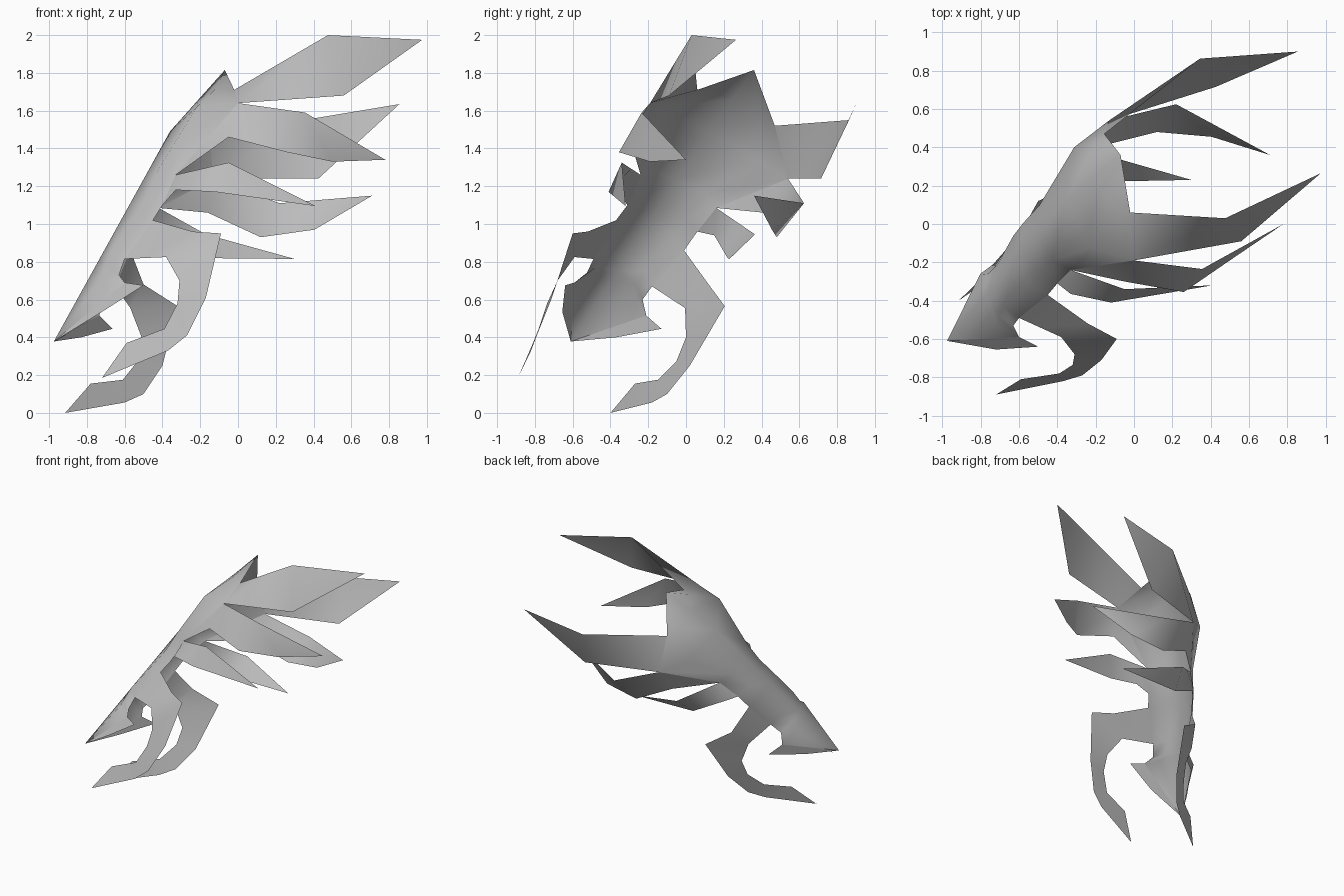
import bpy
import bmesh
import math
from mathutils import Vector

cube = bpy.data.objects.get("Cube")
if cube:
    bpy.data.objects.remove(cube, do_unlink=True)

# One plain grey for the whole sheet
grey = bpy.data.materials.new("plain grey")
grey.use_nodes = True
colour = (0.5, 0.5, 0.5, 1)
grey.diffuse_color = colour
grey.node_tree.nodes["Principled BSDF"].inputs["Base Color"].default_value = colour


def loft(name, rows):
    """Skin neighbouring rows of points into one smooth open sheet."""
    bm = bmesh.new()
    grid = [[bm.verts.new(point) for point in row] for row in rows]
    for first, second in zip(grid, grid[1:]):
        for i in range(len(first) - 1):
            bm.faces.new((first[i], first[i + 1], second[i + 1], second[i]))
    bmesh.ops.remove_doubles(bm, verts=bm.verts[:], dist=0.0005)
    bmesh.ops.dissolve_degenerate(bm, edges=bm.edges[:], dist=0.0005)
    bmesh.ops.recalc_face_normals(bm, faces=bm.faces[:])
    mesh = bpy.data.meshes.new(name)
    bm.to_mesh(mesh)
    bm.free()
    mesh.materials.append(grey)
    part = bpy.data.objects.new(name, mesh)
    bpy.context.collection.objects.link(part)
    bpy.ops.object.select_all(action="DESELECT")
    part.select_set(True)
    bpy.context.view_layer.objects.active = part
    bpy.ops.object.shade_smooth_by_angle(angle=math.radians(75))


def rail(points):
    """Turn points into vectors; None becomes the middle of its neighbours."""
    full = [Vector(p) if p else None for p in points]
    for i, point in enumerate(full):
        if point is None:
            full[i] = (full[i - 1] + full[i + 1]) / 2
    return full


def blade(name, upper, lower, tip):
    """A pointed strip between two edges that meet at the tip."""
    loft(name, list(zip(rail(upper + [tip]), rail(lower + [tip]))))


def crest(name, upper_base, lower_base, upper, lower, tip):
    """A broad feather folded from its lower base to its upper corner."""
    blade(name, [upper_base, upper, upper], [lower_base, lower_base, lower], tip)


# Spine of the mask, from nose tip over the forehead to the crown
nose = Vector((-.975, -.61, .378))
forehead = Vector((-.36, .12, 1.49))
crown = Vector((-.07, .36, 1.815))
BEND = .75


def spine(f):
    if f < BEND:
        return nose.lerp(forehead, f / BEND)
    return forehead.lerp(crown, (f - BEND) / (1 - BEND))


# Stations along the spine: fraction, right rim, left rim
hinge = (.22, (-.6, -.59, .69), (-.735, -.21, .515))
eye = (.25, (-.63, -.53, .73), (-.71, -.23, .6))
jaw_front = (.3, (-.6, -.49, .815), (-.65, -.18, .67))
jaw_back = (.43, (-.45, -.37, 1.02), (-.57, -.01, .86))
cheek = (.49, (-.4, -.31, 1.1), (-.52, .06, .96))
temple = (.58, (-.33, -.24, 1.26), (-.42, .16, 1.085))
brow = (BEND, (0, -.19, 1.64), (-.13, .54, 1.24))
top = (.88, (-.02, .06, 1.71), (-.155, .47, 1.52))

# Sideways reach and sink of each cross-section point
SECTION = [(-1, 1), (-.72, .32), (0, 0), (.72, .32), (1, 1)]


def arch(station):
    """Cross-section: right rim, shoulder, spine, shoulder, left rim."""
    f, right, left = station
    right, left, peak = Vector(right), Vector(left), spine(f)
    sag = (left + right) / 2 - peak
    return [peak + (left - right) * u / 2 + sag * sink for u, sink in SECTION]


sections = [arch(s) for s in (hinge, eye, jaw_front, jaw_back,
                              cheek, temple, brow, top)]
width = len(SECTION)
loft("mask_shell", [[nose] * width] + sections + [[crown] * width])

RIGHT, LEFT = 1, 2

# Pointed lips below the snout
loft("right_lip", [[nose, (-.72, -.655, .535)],
                   [hinge[RIGHT], (-.5, -.64, .675)]])
loft("left_lip", [[nose, (-.83, -.37, .4)],
                  [hinge[LEFT], (-.665, -.13, .445)]])

# Broad crest feathers at the top
crest("right_crest_feather", top[RIGHT], brow[RIGHT],
      (.476, .03, 2), (.56, -.09, 1.68), (.975, .265, 1.975))
crest("left_crest_feather", top[LEFT], brow[LEFT],
      (.345, .863, 1.55), (.425, .715, 1.24), (.855, .9, 1.635))

# Middle feathers
right_ridge = (.355, -.235, 1.59)
left_ridge = (.22, .625, 1.11)
blade("right_middle_feather",
      [brow[RIGHT], brow[RIGHT], right_ridge, right_ridge],
      [temple[RIGHT], (-.05, -.3, 1.46), (.26, -.355, 1.38), (.5, -.19, 1.33)],
      (.78, 0, 1.34))
blade("left_middle_feather",
      [brow[LEFT], brow[LEFT], left_ridge, left_ridge],
      [temple[LEFT], (-.16, .41, 1.06), (.12, .48, .93), (.405, .455, .97)],
      (.71, .36, 1.15))

# Small lower feathers
blade("right_lower_feather",
      [temple[RIGHT], None, (-.05, -.34, 1.325)],
      [cheek[RIGHT], (-.33, -.365, 1.18), (-.12, -.41, 1.17)],
      (.41, -.32, 1.095))
blade("left_lower_feather",
      [temple[LEFT], None, (-.17, .365, .945)],
      [cheek[LEFT], (-.46, .15, .94), (-.22, .22, .82)],
      (.3, .23, .815))

# Hooked jaw tusks
blade("right_tusk",
      [jaw_back[RIGHT], (-.24, -.52, .96), (-.09, -.6, .95), (-.17, -.71, .61),
       (-.27, -.79, .41), (-.37, -.82, .33), None],
      [jaw_front[RIGHT], None, (-.38, -.59, .825), (-.31, -.68, .7),
       (-.32, -.735, .58), (-.39, -.78, .445), (-.59, -.81, .37)],
      (-.72, -.89, .185))
blade("left_tusk",
      [jaw_back[LEFT], (-.5, .12, .68), (-.32, .205, .565), None,
       (-.4, .02, .25), (-.5, -.1, .1), (-.6, -.18, .055)],
      [jaw_front[LEFT], None, (-.57, -.005, .555), (-.51, 0, .4),
       (-.53, -.05, .275), (-.61, -.15, .175), (-.78, -.27, .155)],
      (-.915, -.4, 0))
